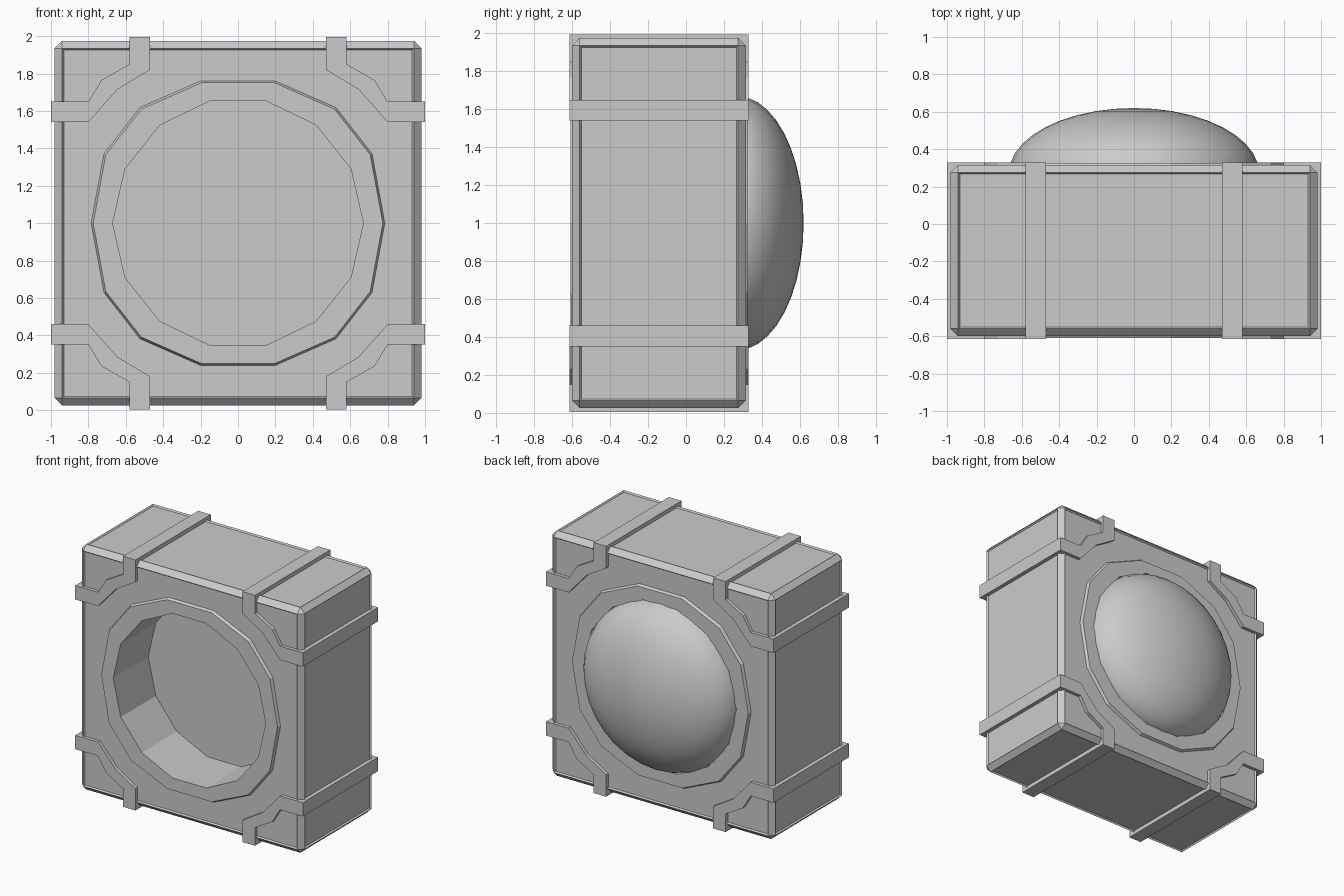
import bpy, bmesh, math
from mathutils import Matrix, Vector

if "Cube" in bpy.data.objects:
    bpy.data.objects.remove(bpy.data.objects["Cube"])

FRONT, BACK = -0.615, 0.33
MID = (FRONT + BACK) / 2

grey = bpy.data.materials.new("light grey")
grey.use_nodes = True
grey.diffuse_color = (0.6, 0.6, 0.6, 1)
grey.node_tree.nodes["Principled BSDF"].inputs["Base Color"].default_value = (0.6, 0.6, 0.6, 1)


def finish(bm, name):
    bmesh.ops.recalc_face_normals(bm, faces=bm.faces)
    mesh = bpy.data.meshes.new(name)
    bm.to_mesh(mesh)
    bm.free()
    mesh.materials.append(grey)
    obj = bpy.data.objects.new(name, mesh)
    bpy.context.collection.objects.link(obj)
    return obj


def prism(name, outline, y0, y1, taper=1.0):
    """Solid between two copies of an (x, z) outline; the second is scaled about the centre."""
    bm = bmesh.new()
    a = [bm.verts.new((x, y0, 1 + z)) for x, z in outline]
    b = [bm.verts.new((x * taper, y1, 1 + z * taper)) for x, z in outline]
    bm.faces.new(a)
    bm.faces.new(b)
    for i in range(len(a)):
        j = (i + 1) % len(a)
        bm.faces.new((a[i], a[j], b[j], b[i]))
    return finish(bm, name)


def cut(obj, cutter):
    mod = obj.modifiers.new("hole", 'BOOLEAN')
    mod.operation, mod.solver, mod.object = 'DIFFERENCE', 'EXACT', cutter
    bpy.context.view_layer.objects.active = obj
    bpy.ops.object.modifier_apply(modifier=mod.name)


# Housing: chamfered block with slightly sunken panels on all six sides
bm = bmesh.new()
size = Matrix.Diagonal((1.96, 0.915, 1.95, 1))
bmesh.ops.create_cube(bm, size=1, matrix=Matrix.Translation((0, MID, 1)) @ size)
bmesh.ops.bevel(bm, geom=bm.edges[:], offset=0.04, segments=1, affect='EDGES')
panels = [f for f in bm.faces if f.calc_area() > 0.5]
bmesh.ops.inset_individual(bm, faces=panels, thickness=0.012, depth=-0.012)
housing = finish(bm, "housing")

# Raised polygonal rims on both faces
quarter = [(0.725, 0.375), (0.53, 0.625), (0.2, 0.77)]
upper = [(0.794, 0)] + quarter + [(-x, z) for x, z in reversed(quarter)]
rim_outline = upper + [(-x, -z) for x, z in upper]
front_rim = prism("front_rim", rim_outline, -0.57, -0.61, 0.975)
back_rim = prism("back_rim", rim_outline, 0.285, 0.325, 0.975)

# Deep front bore and shallow back seat
turns = [math.tau * i / 14 for i in range(14)]
bore_outline = [(0.67 * math.cos(t), 0.67 * math.sin(t)) for t in turns]
front_bore = prism("front_bore", bore_outline, -0.8, -0.17)
back_bore = prism("back_bore", bore_outline, 0.26, 0.6)
for part, bore in ((housing, front_bore), (front_rim, front_bore),
                   (housing, back_bore), (back_rim, back_bore)):
    cut(part, bore)
for bore in (front_bore, back_bore):
    bpy.data.objects.remove(bore)

# Bulging dome on the back
bm = bmesh.new()
shape = Matrix.Diagonal((0.67, 0.35, 0.67, 1)) @ Matrix.Rotation(math.pi / 2, 4, 'X')
bmesh.ops.create_uvsphere(bm, u_segments=32, v_segments=20, radius=1,
                          matrix=Matrix.Translation((0, 0.27, 1)) @ shape)
for f in bm.faces:
    f.smooth = True
finish(bm, "dome")

# Stepped corner straps running front to back
strap = [(1, 0.54), (0.8, 0.54), (0.645, 0.715), (0.47, 0.82), (0.47, 0.995),
         (0.58, 0.995), (0.58, 0.85), (0.73, 0.765), (0.8, 0.65), (1, 0.65)]
for side, sx in (("left", 1), ("right", -1)):
    for level, sz in (("upper", 1), ("lower", -1)):
        prism(f"{level}_{side}_strap", [(x * sx, z * sz) for x, z in strap], FRONT, BACK)
